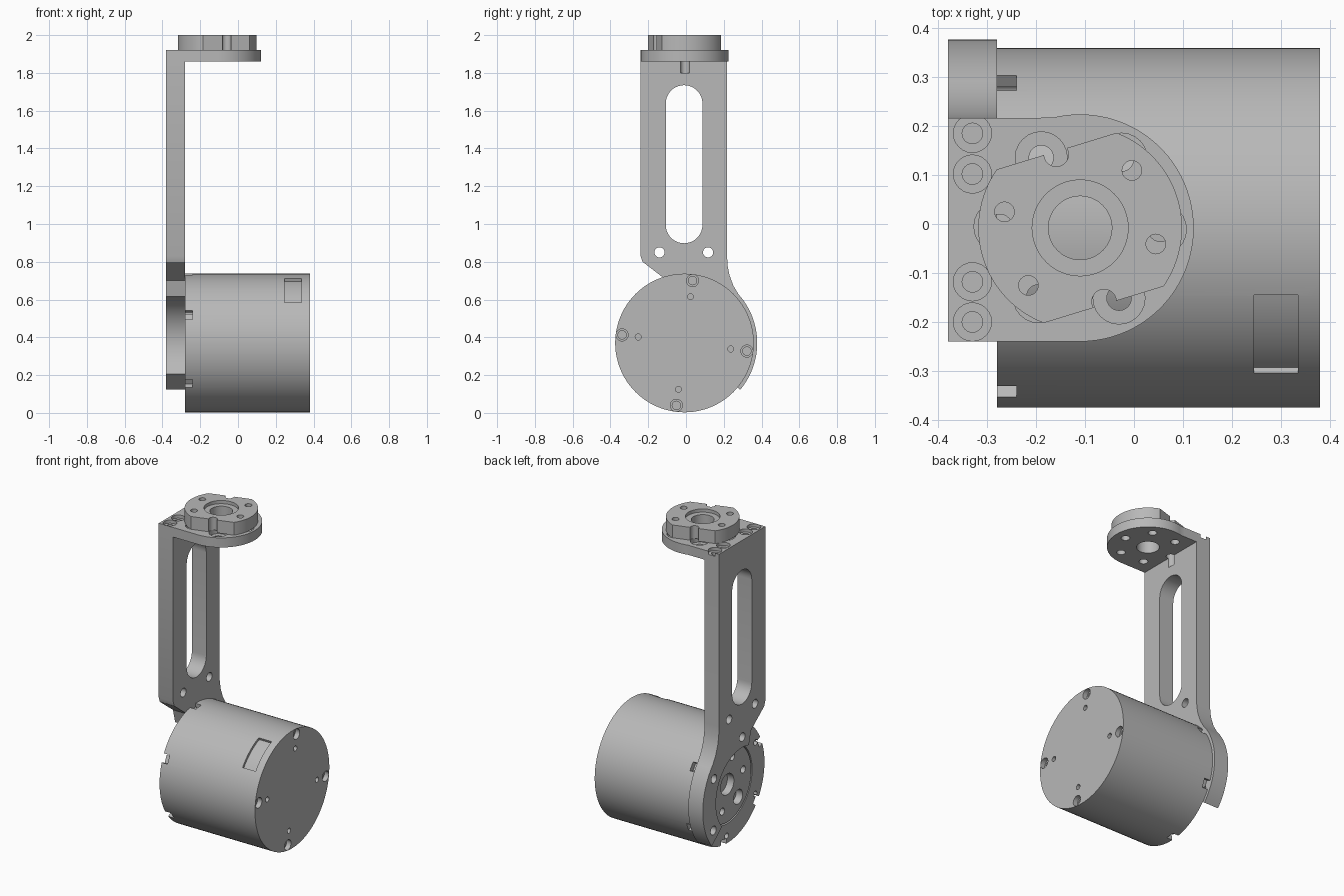
import bpy, bmesh, math
from math import cos, sin, radians

cube = bpy.data.objects.get("Cube")
if cube:
    bpy.data.objects.remove(cube, do_unlink=True)

grey = bpy.data.materials.new("machined grey")
grey.use_nodes = True
grey.diffuse_color = (0.48, 0.48, 0.48, 1)
grey.node_tree.nodes["Principled BSDF"].inputs["Base Color"].default_value = (0.48, 0.48, 0.48, 1)

MOTOR = (-0.008, 0.37)    # motor axis in y, z
HUB = (-0.11, -0.008)     # hub axis in x, y


def polar(c, r, deg):
    return (c[0] + r * cos(radians(deg)), c[1] + r * sin(radians(deg)))


def arc(c, r, a, b, n):
    return [polar(c, r, a + (b - a) * i / n) for i in range(n + 1)]


def circle(c, r, n=32):
    return arc(c, r, 0, 360, n)[:-1]


def prism(name, axis, pts, lo, hi):
    """Extrude a 2D outline along x (outline in y, z) or z (outline in x, y)."""
    bm = bmesh.new()
    place = (lambda p, t: (t, p[0], p[1])) if axis == 'x' else (lambda p, t: (p[0], p[1], t))
    bottom = [bm.verts.new(place(p, lo)) for p in pts]
    top = [bm.verts.new(place(p, hi)) for p in pts]
    bm.faces.new(bottom)
    bm.faces.new(top)
    for i in range(len(pts)):
        j = (i + 1) % len(pts)
        bm.faces.new((bottom[i], bottom[j], top[j], top[i]))
    bmesh.ops.recalc_face_normals(bm, faces=bm.faces)
    me = bpy.data.meshes.new(name)
    bm.to_mesh(me)
    bm.free()
    me.materials.append(grey)
    ob = bpy.data.objects.new(name, me)
    bpy.context.collection.objects.link(ob)
    return ob


def combine(ob, tool, operation='DIFFERENCE'):
    mod = ob.modifiers.new("combine", 'BOOLEAN')
    mod.operation, mod.solver, mod.object = operation, 'EXACT', tool
    dg = bpy.context.evaluated_depsgraph_get()
    me = bpy.data.meshes.new_from_object(ob.evaluated_get(dg))
    ob.modifiers.clear()
    ob.data = me
    bpy.data.objects.remove(tool, do_unlink=True)


def cut(ob, axis, pts, lo, hi):
    combine(ob, prism("cutter", axis, pts, lo, hi))


def finish(ob):
    bpy.ops.object.select_all(action='DESELECT')
    ob.select_set(True)
    bpy.context.view_layer.objects.active = ob
    bpy.ops.object.shade_smooth_by_angle(angle=radians(30))


# Motor housing
motor = prism("motor_housing", 'x', circle(MOTOR, 0.367, 96), -0.28, 0.38)
for k in range(4):
    a = 82.6 + 90 * k
    cut(motor, 'x', circle(polar(MOTOR, 0.333, a), 0.032, 24), 0.35, 0.4)
    cut(motor, 'x', circle(polar(MOTOR, 0.333, a), 0.022, 24), 0.28, 0.4)
    cut(motor, 'x', circle(polar(MOTOR, 0.247, a), 0.016, 16), 0.3, 0.4)

# Rim notches and mounting holes on the output side
for k in range(6):
    a = 36 + 60 * k
    half = 4.2
    notch = [polar(MOTOR, r, a + s * half * 0.367 / r)
             for r, s in ((0.335, -1), (0.4, -1), (0.4, 1), (0.335, 1))]
    cut(motor, 'x', notch, -0.3, -0.24)
    cut(motor, 'x', circle(polar(MOTOR, 0.32, a - 5), 0.018, 16), -0.3, -0.22)

# Connector window recessed into the housing wall
window = arc(MOTOR, 0.352, 112, 144, 12) + arc(MOTOR, 0.4, 144, 112, 12)
cut(motor, 'x', window, 0.245, 0.335)

# Seat for the output disc
cut(motor, 'x', circle(MOTOR, 0.245, 64), -0.3, -0.23)
finish(motor)

# Output disc
disc = prism("output_disc", 'x', circle(MOTOR, 0.236, 64), -0.28, -0.22)
cut(disc, 'x', circle(MOTOR, 0.065), -0.3, -0.235)
for k in range(6):
    a = 48 + 60 * k
    cut(disc, 'x', circle(polar(MOTOR, 0.16, a), 0.045 if k % 3 == 0 else 0.022, 24), -0.3, -0.235)
finish(disc)

# Bracket: upright arm with a curved hook around the output disc
outline = [(-0.24, 1.92), (-0.24, 0.83), (-0.23, 0.80), (-0.1, 0.70)]
outline += arc(MOTOR, 0.255, 106, -40, 32)
outline += arc(MOTOR, 0.385, -40, 42, 24)
outline += [(0.25, 0.675), (0.23, 0.73), (0.22, 0.78), (0.217, 0.84), (0.217, 1.92)]
bracket = prism("bracket", 'x', outline, -0.38, -0.28)

# Flange on top of the arm, rounded around the hub axis
flange_outline = [(-0.38, 0.217), (-0.38, -0.24), (-0.11, -0.24)]
flange_outline += arc(HUB, 0.232, -90, 104, 48)[1:] + [(-0.19, 0.217)]
combine(bracket, prism("flange", 'z', flange_outline, 1.86, 1.92), 'UNION')

# Long slot and bolt holes through the arm
slot = arc((-0.01, 1.638), 0.097, 0, 180, 20) + arc((-0.01, 0.995), 0.097, 180, 360, 20)
cut(bracket, 'x', slot, -0.5, -0.2)
holes = [(-0.14, 0.85), (0.117, 0.85)] + [polar(MOTOR, 0.32, a) for a in (91, 31, -29)]
for c in holes:
    cut(bracket, 'x', circle(c, 0.027, 24), -0.5, -0.2)

# Counterbored corner bolts
for y in (0.185, 0.102, -0.118, -0.2):
    cut(bracket, 'z', circle((-0.33, y), 0.039, 24), 1.9, 1.95)
    cut(bracket, 'z', circle((-0.33, y), 0.021, 24), 1.82, 1.95)

# Hub bolt circle and bore through the flange
for k in range(6):
    c = polar(HUB, 0.164, 59 + 60 * k)
    cut(bracket, 'z', circle(c, 0.053, 24), 1.89, 1.95)
    cut(bracket, 'z', circle(c, 0.025, 24), 1.8, 1.95)
cut(bracket, 'z', circle(HUB, 0.065), 1.8, 1.95)
finish(bracket)

# Hub ring with two flats
span = math.degrees(math.acos(0.164 / 0.208))
hub_outline = []
for tilt in (107, 287):
    hub_outline += arc(HUB, 0.208, tilt + span, tilt + 180 - span, 32)
hub = prism("hub", 'z', hub_outline, 1.92, 2.0)
cut(hub, 'z', circle(HUB, 0.098, 48), 1.98, 2.05)
cut(hub, 'z', circle(HUB, 0.065), 1.9, 2.05)
for k in range(6):
    r = 0.025 if k % 3 == 1 else 0.02
    cut(hub, 'z', circle(polar(HUB, 0.158, 48 + 60 * k), r, 24), 1.9, 2.05)
finish(hub)
